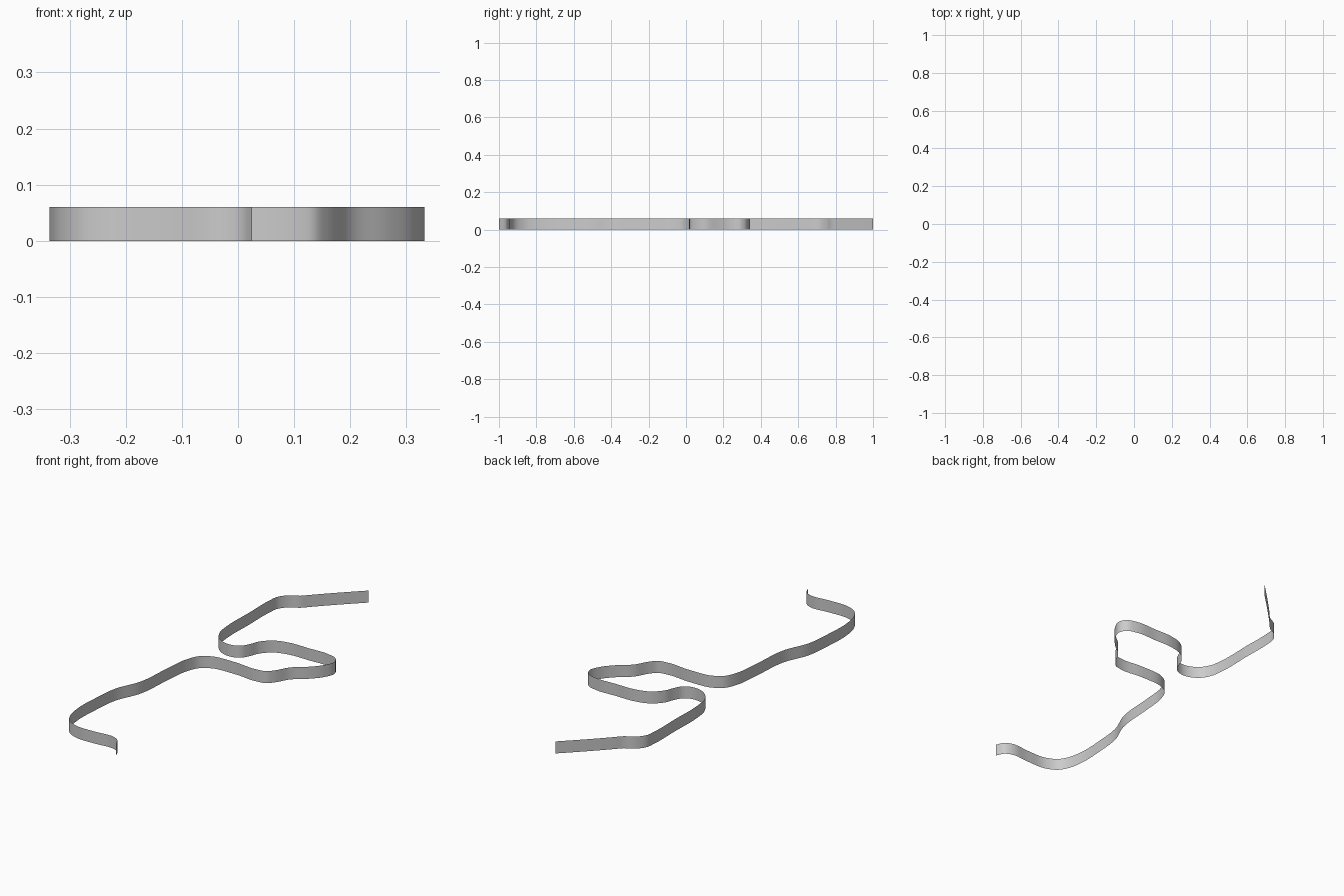
import bpy
import bmesh
from mathutils import Vector

if "Cube" in bpy.data.objects:
    bpy.data.objects.remove(bpy.data.objects["Cube"])

HEIGHT = 0.06
STEPS = 5

# Path of the ribbon seen from above, back end to front end
PATH = [
    (0.02, 1.0), (-0.05, 0.932), (-0.17, 0.81), (-0.2, 0.778), (-0.245, 0.752),
    (-0.278, 0.71), (-0.286, 0.65), (-0.286, 0.5), (-0.286, 0.32), (-0.275, 0.25),
    (-0.245, 0.2), (-0.165, 0.167), (-0.112, 0.187), (-0.092, 0.22),
    (-0.073, 0.267), (-0.022, 0.317), (0.05, 0.338), (0.15, 0.339),
    (0.265, 0.338), (0.315, 0.32), (0.332, 0.29), (0.312, 0.23), (0.27, 0.18),
    (0.2, 0.12), (0.162, 0.055), (0.137, 0.028), (0.1, 0.019), (-0.04, 0.026),
    (-0.165, 0.013), (-0.205, -0.015), (-0.23, -0.07), (-0.247, -0.2),
    (-0.268, -0.4), (-0.315, -0.515), (-0.33, -0.64), (-0.333, -0.8),
    (-0.32, -0.865), (-0.29, -0.915), (-0.235, -0.943), (-0.13, -0.947),
    (-0.02, -0.946), (0.005, -0.96), (0.025, -1.0),
]


def smooth_path(points, steps):
    """Hermite curve through the points, tangents weighted by chord length."""
    p = [Vector(q) for q in points]
    d = [(b - a).length for a, b in zip(p, p[1:])]
    v = [(b - a) / l for a, b, l in zip(p, p[1:], d)]
    t = [v[0]]
    for i in range(1, len(v)):
        t.append((v[i - 1] * d[i] + v[i] * d[i - 1]) / (d[i - 1] + d[i]))
    t.append(v[-1])
    out = []
    for i, l in enumerate(d):
        for k in range(steps):
            s = k / steps
            out.append(p[i] * (2*s**3 - 3*s**2 + 1) + t[i] * l * (s**3 - 2*s**2 + s)
                       + p[i + 1] * (3*s**2 - 2*s**3) + t[i + 1] * l * (s**3 - s**2))
    return out + [p[-1]]


# Upright ribbon: the path extruded straight up as a single sheet
bm = bmesh.new()
base = [bm.verts.new((q.x, q.y, 0)) for q in smooth_path(PATH, STEPS)]
edges = [bm.edges.new(pair) for pair in zip(base, base[1:])]
new = bmesh.ops.extrude_edge_only(bm, edges=edges)["geom"]
top = [g for g in new if isinstance(g, bmesh.types.BMVert)]
bmesh.ops.translate(bm, verts=top, vec=(0, 0, HEIGHT))
bmesh.ops.recalc_face_normals(bm, faces=bm.faces)
mesh = bpy.data.meshes.new("winding_ribbon")
bm.to_mesh(mesh)
bm.free()
ribbon = bpy.data.objects.new("winding_ribbon", mesh)
bpy.context.collection.objects.link(ribbon)

bpy.context.view_layer.objects.active = ribbon
ribbon.select_set(True)
bpy.ops.object.shade_smooth_by_angle()
